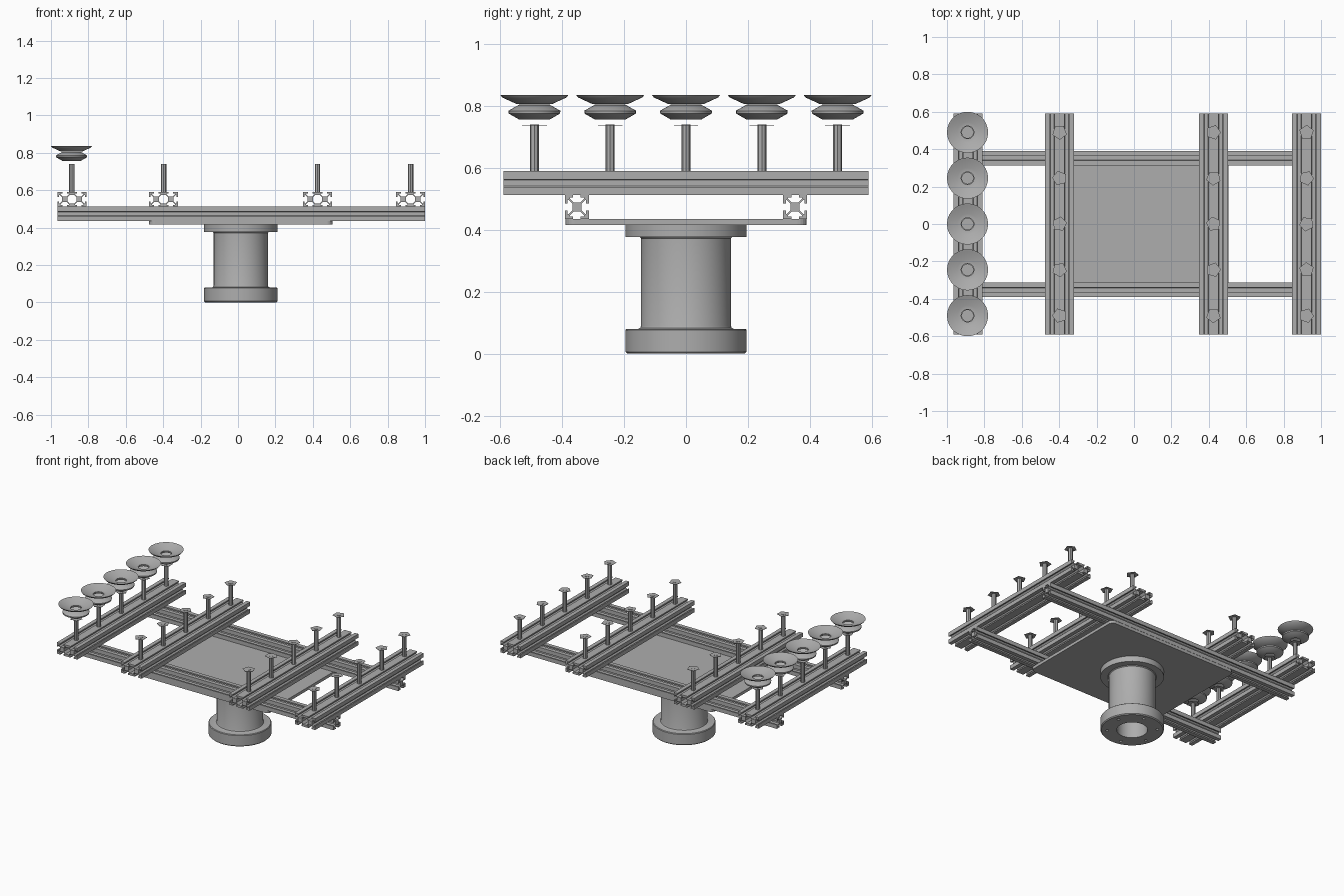
import bpy, bmesh, math
from mathutils import Matrix

cube = bpy.data.objects.get("Cube")
if cube:
    bpy.data.objects.remove(cube, do_unlink=True)

grey = bpy.data.materials.new("brushed_grey")
grey.use_nodes = True
grey.diffuse_color = (0.42, 0.42, 0.42, 1)
grey.node_tree.nodes["Principled BSDF"].inputs["Base Color"].default_value = (0.42, 0.42, 0.42, 1)


def activate(ob):
    bpy.ops.object.select_all(action='DESELECT')
    ob.select_set(True)
    bpy.context.view_layer.objects.active = ob


def finish(name, bm, loc=(0, 0, 0), smooth=False):
    me = bpy.data.meshes.new(name)
    bm.to_mesh(me)
    bm.free()
    me.materials.append(grey)
    ob = bpy.data.objects.new(name, me)
    ob.location = loc
    bpy.context.collection.objects.link(ob)
    if smooth:
        activate(ob)
        bpy.ops.object.shade_smooth_by_angle(angle=math.radians(35))
    return ob


def lathe(name, loop, steps, loc):
    """Revolve a closed (radius, height) loop about z."""
    bm = bmesh.new()
    vs = [bm.verts.new((r, 0, z)) for r, z in loop]
    es = [bm.edges.new((vs[i - 1], vs[i])) for i in range(len(vs))]
    bmesh.ops.spin(bm, geom=vs + es, cent=(0, 0, 0), axis=(0, 0, 1),
                   angle=math.tau, steps=steps)
    bmesh.ops.remove_doubles(bm, verts=bm.verts, dist=0.0001)
    bmesh.ops.recalc_face_normals(bm, faces=bm.faces)
    return finish(name, bm, loc, True)


def cylinder(bm, r, z0, z1, sides, x=0, y=0):
    bmesh.ops.create_cone(bm, cap_ends=True, segments=sides, radius1=r, radius2=r,
                          depth=z1 - z0, matrix=Matrix.Translation((x, y, (z0 + z1) / 2)))


# Slotted aluminium bars
H = 0.03875
HALF_SLOT = [(0.012, H), (0.012, 0.030), (0.023, 0.030), (0.023, 0.027), (0.010, 0.0145)]
SLOT = HALF_SLOT + [(-x, y) for x, y in reversed(HALF_SLOT)]


def slot(turn, cx):
    """Slot outline on one side of a cell; turn counts quarter turns."""
    c, s = round(math.cos(turn * math.pi / 2)), round(math.sin(turn * math.pi / 2))
    return [(cx + x * c - y * s, x * s + y * c) for x, y in SLOT]


def corner(sx, sy, cx):
    return [(cx + sx * H, sy * H)]


def slotted_bar(name, cells, length, loc, rot):
    right, left = (cells - 1) * H, -(cells - 1) * H
    centres = [right, left] if cells == 2 else [0]
    outline = corner(1, 1, right)
    for cx in centres:
        outline += slot(0, cx)
    outline += corner(-1, 1, left) + slot(1, left) + corner(-1, -1, left)
    for cx in reversed(centres):
        outline += slot(2, cx)
    outline += corner(1, -1, right) + slot(3, right)
    loops = [outline]
    if cells == 2:  # enclosed hollow between the two cells
        loops.append([(0.024, 0.010), (0.012, 0.024), (-0.012, 0.024),
                      (-0.024, 0.010), (-0.024, -0.010), (-0.012, -0.024),
                      (0.012, -0.024), (0.024, -0.010)])
    cu = bpy.data.curves.new(name, 'CURVE')
    cu.dimensions = '2D'
    cu.fill_mode = 'BOTH'
    cu.extrude = length / 2
    for pts in loops:
        sp = cu.splines.new('POLY')
        sp.points.add(len(pts) - 1)
        for p, (x, y) in zip(sp.points, pts):
            p.co = (x, y, 0, 1)
        sp.use_cyclic_u = True
    cu.materials.append(grey)
    ob = bpy.data.objects.new(name, cu)
    ob.location, ob.rotation_euler = loc, rot
    bpy.context.collection.objects.link(ob)
    activate(ob)
    bpy.ops.object.convert(target='MESH')
    bpy.ops.object.shade_flat()


Q = math.pi / 2
for side, label in ((-1, "front"), (1, "back")):
    slotted_bar(label + "_rail", 1, 1.965, (0.0175, side * 0.3525, 0.474), (Q, 0, Q))

BAR_X = (-0.888, -0.398, 0.425, 0.9225)
PIN_Y = (-0.49, -0.245, 0, 0.245, 0.49)
for i, x in enumerate(BAR_X):
    slotted_bar(f"cross_bar_{i + 1}", 2, 1.18, (x, 0, 0.5513), (Q, 0, 0))

# Pins with thin five-sided washers
for i, x in enumerate(BAR_X):
    for j, y in enumerate(PIN_Y):
        bm = bmesh.new()
        cylinder(bm, 0.0145, 0.585, 0.74, 8)
        finish(f"pin_{i + 1}_{j + 1}", bm, (x, y, 0), True)
        bm = bmesh.new()
        cylinder(bm, 0.04, 0.736, 0.738, 5)
        washer = finish(f"washer_{i + 1}_{j + 1}", bm, (x, y, 0))
        washer.rotation_euler.z = 0.4 * j + 0.3 * i

# Suction cups on the right-hand bar
for j, y in enumerate(PIN_Y):
    at = (-0.89, y, 0)
    lathe(f"cup_dish_{j + 1}", [(0.05, 0.806), (0.058, 0.807), (0.104, 0.828), (0.11, 0.836),
                                (0.10, 0.833), (0.055, 0.812), (0.034, 0.811), (0.034, 0.806)], 28, at)
    lathe(f"cup_bellow_{j + 1}", [(0.03, 0.757), (0.05, 0.757), (0.083, 0.776), (0.084, 0.785),
                                  (0.052, 0.803), (0.034, 0.803), (0.034, 0.799),
                                  (0.050, 0.799), (0.076, 0.782), (0.048, 0.762), (0.03, 0.762)], 28, at)

# Mounting plate with rounded corners
bm = bmesh.new()
bmesh.ops.create_cube(bm, size=1, matrix=Matrix.Diagonal((0.98, 0.78, 0.02, 1)))
upright = [e for e in bm.edges if abs(e.verts[0].co.z - e.verts[1].co.z) > 0.01]
bmesh.ops.bevel(bm, geom=upright, offset=0.03, segments=5, profile=0.5, affect='EDGES')
finish("mounting_plate", bm, (0.015, 0, 0.425))

# Hollow pedestal with both flanges
pedestal = lathe("pedestal", [(0.095, 0), (0.19, 0), (0.196, 0.006), (0.196, 0.076), (0.192, 0.08),
                              (0.154, 0.08), (0.148, 0.083), (0.145, 0.09), (0.145, 0.372),
                              (0.15, 0.377), (0.196, 0.377), (0.196, 0.415), (0.095, 0.415)],
                 64, (0.015, 0, 0))

# Bolt holes under the base flange
bm = bmesh.new()
for k in range(6):
    a = k * math.tau / 6 + 0.3
    cylinder(bm, 0.009, -0.02, 0.04, 12, 0.155 * math.cos(a), 0.155 * math.sin(a))
cutter = finish("bolt_hole_cutter", bm, (0.015, 0, 0))
cutter.hide_render = True
mod = pedestal.modifiers.new("bolt_holes", 'BOOLEAN')
mod.object = cutter
mod.solver = 'EXACT'
activate(pedestal)
bpy.ops.object.modifier_apply(modifier=mod.name)
bpy.data.objects.remove(cutter, do_unlink=True)
